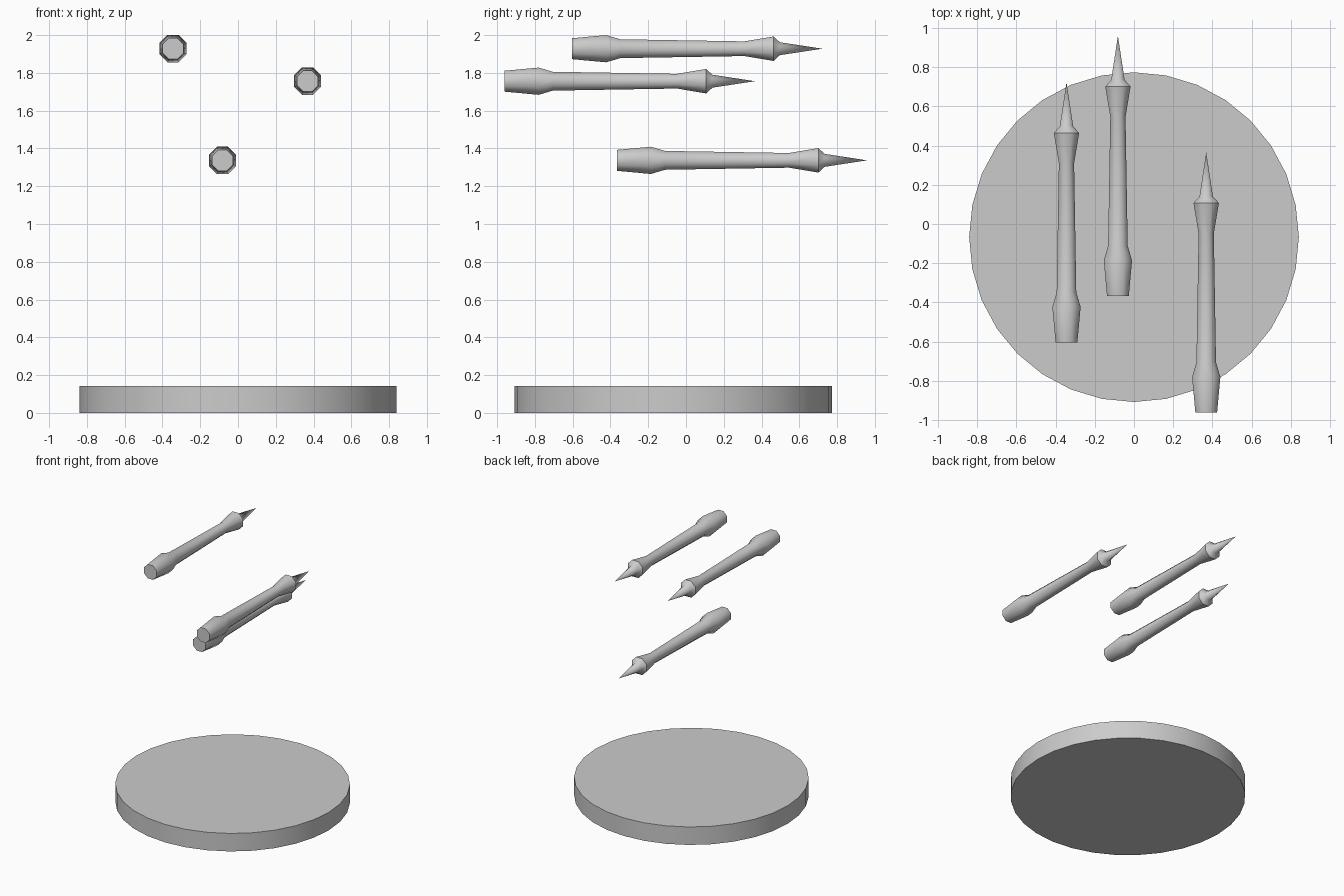
import bpy, bmesh, math

if "Cube" in bpy.data.objects:
    bpy.data.objects.remove(bpy.data.objects["Cube"])

# dart outline: (distance from the back end, corner radius)
PROFILE = [(0, 0.06), (0.18, 0.078), (0.255, 0.054), (0.912, 0.042),
           (1.067, 0.07), (1.1, 0.037)]
LENGTH = 1.325
SIDES = 8


def finish(bm, name, location, angle):
    bmesh.ops.recalc_face_normals(bm, faces=bm.faces)
    mesh = bpy.data.meshes.new(name)
    bm.to_mesh(mesh)
    bm.free()
    obj = bpy.data.objects.new(name, mesh)
    bpy.context.collection.objects.link(obj)
    obj.location = location
    bpy.ops.object.select_all(action='DESELECT')
    obj.select_set(True)
    bpy.context.view_layer.objects.active = obj
    bpy.ops.object.shade_smooth_by_angle(angle=math.radians(angle))


def dart(name, x, y, z):
    bm = bmesh.new()
    rings = []
    for s, r in PROFILE:
        angles = [math.tau * (i + 0.5) / SIDES for i in range(SIDES)]
        rings.append([bm.verts.new((r * math.cos(a), s, r * math.sin(a))) for a in angles])
    bm.faces.new(rings[0])
    tip = bm.verts.new((0, LENGTH, 0))
    for i in range(SIDES):
        j = (i + 1) % SIDES
        for a, b in zip(rings, rings[1:]):
            bm.faces.new((a[i], a[j], b[j], b[i]))
        bm.faces.new((rings[-1][i], rings[-1][j], tip))
    finish(bm, name, (x, y, z), 50)


# round board lying on the ground
bm = bmesh.new()
bmesh.ops.create_cone(bm, cap_ends=True, segments=32, radius1=0.84, radius2=0.84, depth=0.142)
finish(bm, "round_board", (0, -0.067, 0.071), 30)

# three floating darts pointing backwards
dart("dart_left", -0.344, -0.603, 1.928)
dart("dart_middle", -0.082, -0.366, 1.337)
dart("dart_right", 0.368, -0.96, 1.756)
